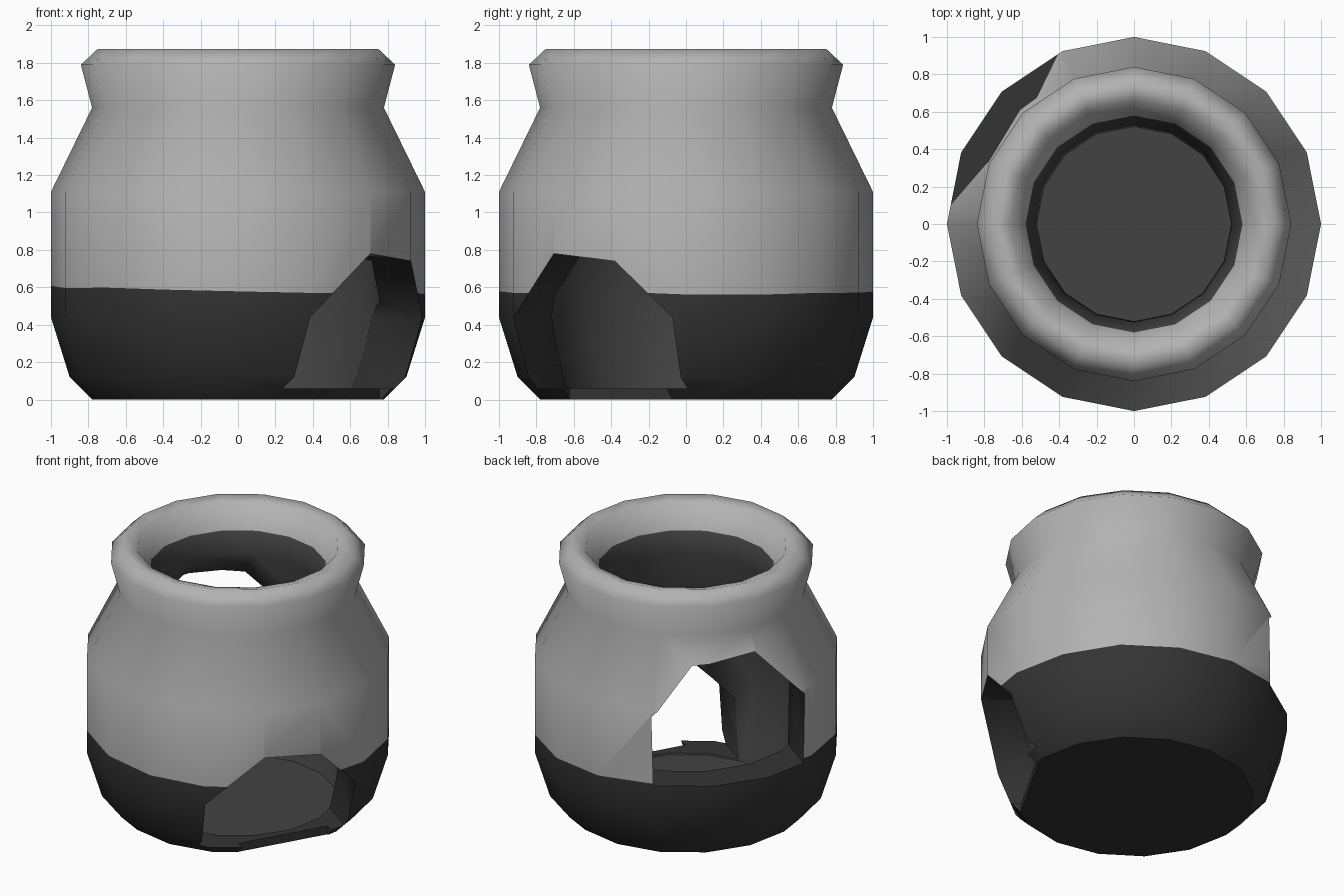
import bpy, bmesh, math, random
from mathutils import Vector

if "Cube" in bpy.data.objects:
    bpy.data.objects.remove(bpy.data.objects["Cube"])

random.seed(4)
SIDES = 16


def material(name, v):
    m = bpy.data.materials.new(name)
    m.diffuse_color = (v, v, v, 1)
    m.use_nodes = True
    m.node_tree.nodes["Principled BSDF"].inputs["Base Color"].default_value = m.diffuse_color
    return m


MATS = [material("light_grey_clay", 0.45),
        material("dark_grey_base", 0.034),
        material("dark_grey_inside", 0.055)]
LIGHT, DARK, INSIDE = 0, 1, 2


def make_object(name, bm):
    bmesh.ops.recalc_face_normals(bm, faces=bm.faces)
    me = bpy.data.meshes.new(name)
    bm.to_mesh(me)
    bm.free()
    for m in MATS:
        me.materials.append(m)
    ob = bpy.data.objects.new(name, me)
    bpy.context.collection.objects.link(ob)
    return ob


# Pot wall: outside from the foot up, over the rim, then down the inside.
# Each entry: radius, height, colour of the band that follows it
PROFILE = [
    (0.78, 0.00, DARK), (0.90, 0.12, DARK), (1.00, 0.44, DARK),
    (1.00, 0.585, LIGHT), (1.00, 1.11, LIGHT), (0.78, 1.56, LIGHT),
    (0.84, 1.79, LIGHT), (0.75, 1.875, LIGHT), (0.66, 1.85, LIGHT),
    (0.58, 1.69, INSIDE), (0.52, 1.55, INSIDE), (0.76, 1.12, INSIDE),
    (0.76, 0.55, INSIDE), (0.70, 0.25, INSIDE), (0.64, 0.05, INSIDE),
]

bm = bmesh.new()
rings = []
for r, z, _ in PROFILE:
    ring = []
    for i in range(SIDES):
        a = 2 * math.pi * i / SIDES
        # the glaze line wavers slightly
        dz = random.uniform(-0.01, 0.01) - 0.018 * math.cos(a) if z == 0.585 else 0
        ring.append(bm.verts.new((r * math.cos(a), r * math.sin(a), z + dz)))
    rings.append(ring)
for k in range(len(rings) - 1):
    for i in range(SIDES):
        j = (i + 1) % SIDES
        f = bm.faces.new((rings[k][i], rings[k][j], rings[k + 1][j], rings[k + 1][i]))
        f.material_index = PROFILE[k][2]
bm.faces.new(rings[0]).material_index = DARK       # underside
bm.faces.new(rings[-1]).material_index = INSIDE    # inner floor
pot = make_object("pot", bm)


def cut_hole(name, angle, start, outline):
    """Cut a prism with the given (sideways, height) outline out of the wall."""
    a = math.radians(angle)
    out = Vector((math.cos(a), math.sin(a), 0))
    side = Vector((-math.sin(a), math.cos(a), 0))
    b = bmesh.new()
    ends = [[b.verts.new(out * d + side * u + Vector((0, 0, z))) for u, z in outline]
            for d in (start, 1.4)]
    n = len(outline)
    for end in ends:
        b.faces.new(end)
    for i in range(n):
        j = (i + 1) % n
        b.faces.new((ends[0][i], ends[0][j], ends[1][j], ends[1][i]))
    cutter = make_object(name, b)
    cutter.hide_render = True
    mod = pot.modifiers.new(name, 'BOOLEAN')
    mod.operation = 'DIFFERENCE'
    mod.solver = 'EXACT'
    mod.object = cutter
    bpy.context.view_layer.objects.active = pot
    bpy.ops.object.modifier_apply(modifier=mod.name)
    bpy.data.objects.remove(cutter, do_unlink=True)


# Broken opening low at the front right, with the foot chipped away below it
cut_hole("front_opening_cutter", -36, 0.35,
         [(-0.50, 0.06), (0.50, 0.06), (0.52, 0.44), (0.235, 0.74), (-0.156, 0.78), (-0.52, 0.44)])
cut_hole("foot_chip_cutter", -30, 0.69,
         [(-0.32, -0.1), (0.32, -0.1), (0.32, 0.1), (-0.32, 0.1)])
# Higher opening at the back left
cut_hole("back_opening_cutter", 144, 0.35,
         [(-0.52, 0.575), (0.52, 0.575), (0.53, 1.07), (0.19, 1.42), (-0.24, 1.38), (-0.53, 1.07)])

# Cut faces near and below the glaze line take the dark colour
for p in pot.data.polygons:
    c = p.center
    cut_side = c.z < 0.8 and c.xy.length < 0.93
    if p.material_index == LIGHT and (c.z < 0.62 or cut_side):
        p.material_index = DARK

bpy.ops.object.select_all(action='DESELECT')
pot.select_set(True)
bpy.context.view_layer.objects.active = pot
bpy.ops.object.shade_smooth_by_angle(angle=math.radians(65))

# Keep the edge of the flat underside crisp
verts = pot.data.vertices
for e in pot.data.edges:
    if all(abs(verts[v].co.z) < 1e-4 for v in e.vertices):
        e.use_edge_sharp = True
